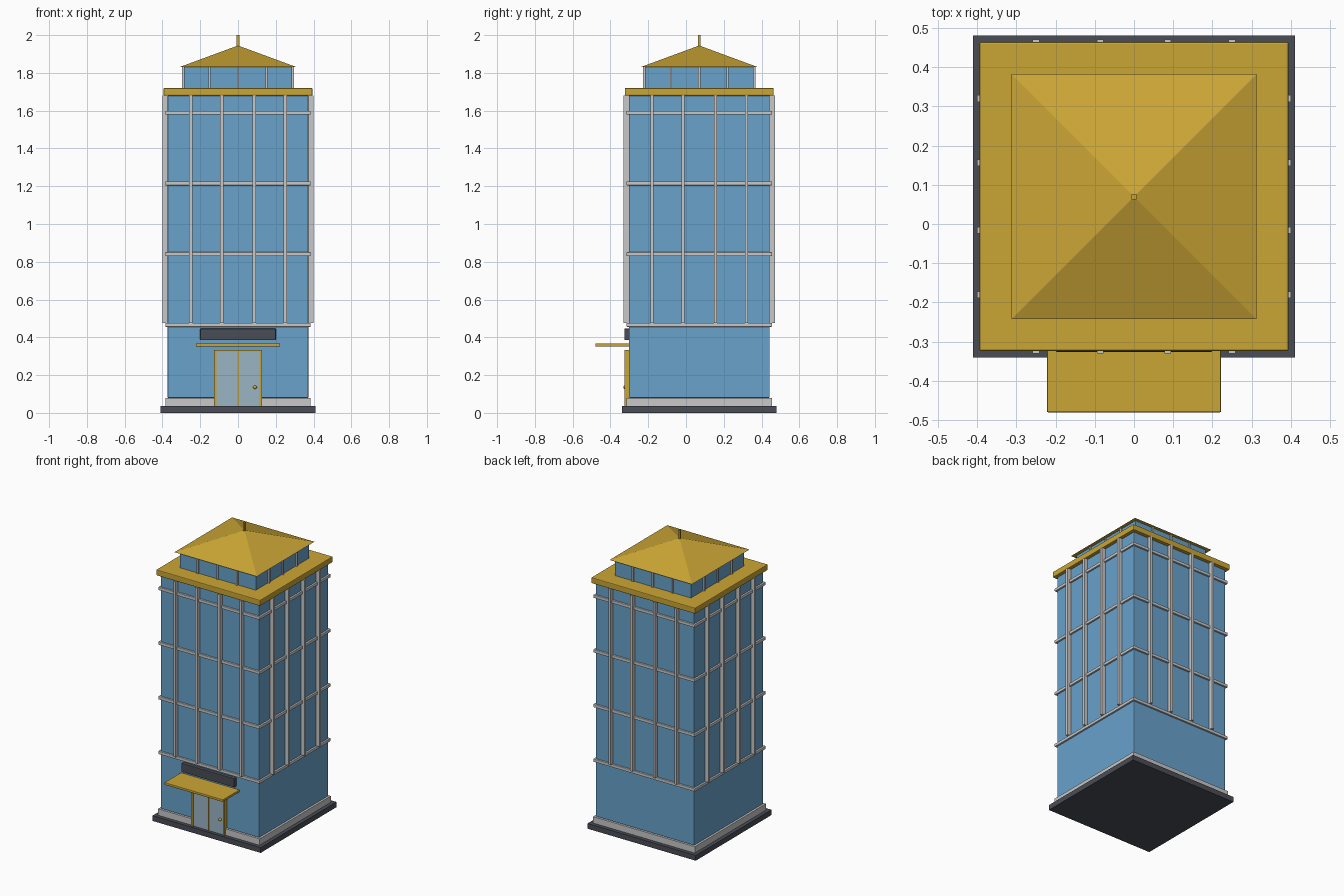
import bpy
import bmesh
from math import pi, cos, sin
from mathutils import Matrix, Vector

cube = bpy.data.objects.get("Cube")
if cube:
    bpy.data.objects.remove(cube, do_unlink=True)

CY = 0.07            # tower centre in y
HALF = 0.373         # half width of the tower
FRONT = CY - HALF    # front wall


def material(name, r, g, b):
    m = bpy.data.materials.new(name)
    m.use_nodes = True
    m.diffuse_color = (r, g, b, 1)
    m.node_tree.nodes["Principled BSDF"].inputs["Base Color"].default_value = (r, g, b, 1)
    return m


BLUE = material("blue glass", 0.14, 0.36, 0.60)
GOLD = material("gold", 0.60, 0.38, 0.035)
STEEL = material("pale steel", 0.58, 0.58, 0.58)
DARK = material("dark slate", 0.07, 0.075, 0.095)
PALE = material("pale door glass", 0.33, 0.46, 0.56)


def finish(name, bm, mat):
    mesh = bpy.data.meshes.new(name)
    bmesh.ops.recalc_face_normals(bm, faces=bm.faces)
    bm.to_mesh(mesh)
    bm.free()
    mesh.materials.append(mat)
    obj = bpy.data.objects.new(name, mesh)
    bpy.context.collection.objects.link(obj)
    return obj


def add_box(bm, x, y, z, turn=Matrix()):
    """Box between the (min, max) pairs, then transformed by turn."""
    size = Vector((x[1] - x[0], y[1] - y[0], z[1] - z[0]))
    mid = Vector((sum(x) / 2, sum(y) / 2, sum(z) / 2))
    bmesh.ops.create_cube(bm, size=1, matrix=turn @ Matrix.Translation(mid) @ Matrix.Diagonal(size).to_4x4())


def box(name, mat, x, y, z, bevel=0):
    bm = bmesh.new()
    add_box(bm, x, y, z)
    obj = finish(name, bm, mat)
    if bevel:
        mod = obj.modifiers.new("edge bevel", "BEVEL")
        mod.width = bevel
        mod.segments = 2
    return obj


def slab(name, mat, half, z, bevel=0):
    """Square block centred on the tower."""
    return box(name, mat, (-half, half), (CY - half, CY + half), z, bevel)


def mullions(name, positions, inner, outer, width, z):
    """Vertical bars repeated on all four walls."""
    bm = bmesh.new()
    for side in range(4):
        turn = Matrix.Translation((0, CY, 0)) @ Matrix.Rotation(side * pi / 2, 4, "Z")
        for p in positions:
            add_box(bm, (p - width / 2, p + width / 2), (-outer, -inner), z, turn)
    return finish(name, bm, STEEL)


# Base and tower
slab("base_slab", DARK, 0.41, (0, 0.036))
slab("plinth", STEEL, 0.385, (0.036, 0.08))
slab("tower_body", BLUE, HALF, (0.08, 1.68), 0.004)
for i in range(4):
    z = 0.466 + i * 0.3745
    slab(f"floor_band_{i + 1}", STEEL, 0.385, (z - 0.01, z + 0.01), 0.002)
mullions("tower_mullions", (-0.25, -0.086, 0.086, 0.25), HALF - 0.01, 0.4, 0.017, (0.476, 1.68))

# Cornice, upper storey and roof
slab("cornice", GOLD, 0.394, (1.68, 1.72), 0.005)
slab("upper_storey", BLUE, 0.287, (1.72, 1.832))
mullions("upper_mullions", (-0.15, 0, 0.15), 0.28, 0.297, 0.011, (1.72, 1.832))

bm = bmesh.new()
roof_half = 0.312
bmesh.ops.create_cone(bm, cap_ends=True, segments=4, radius1=roof_half * 2 ** 0.5, radius2=0, depth=0.115,
                      matrix=Matrix.Translation((0, CY, 1.8875)) @ Matrix.Rotation(pi / 4, 4, "Z"))
finish("pyramid_roof", bm, GOLD)
slab("roof_spire", GOLD, 0.007, (1.93, 2.0))

# Entrance canopy and blank sign board
box("entrance_canopy", GOLD, (-0.222, 0.222), (-0.48, FRONT + 0.005), (0.351, 0.367), 0.003)
box("sign_board", DARK, (-0.2, 0.2), (-0.326, FRONT + 0.005), (0.386, 0.446), 0.003)

# Double door
box("door_glass", PALE, (-0.116, 0.116), (-0.319, FRONT), (0.036, 0.328))
for side, name in ((-1, "right"), (1, "left")):
    x = sorted((side * 0.113, side * 0.127))
    box(f"door_post_{name}", GOLD, x, (-0.326, FRONT), (0.036, 0.33))
box("door_top_rail", GOLD, (-0.127, 0.127), (-0.326, FRONT), (0.325, 0.332))
box("door_divider", GOLD, (-0.004, 0.004), (-0.323, FRONT), (0.036, 0.328))

bm = bmesh.new()
bmesh.ops.create_uvsphere(bm, u_segments=16, v_segments=10, radius=0.01,
                          matrix=Matrix.Translation((0.09, -0.322, 0.136)))
knob = finish("door_knob", bm, GOLD)
for poly in knob.data.polygons:
    poly.use_smooth = True
